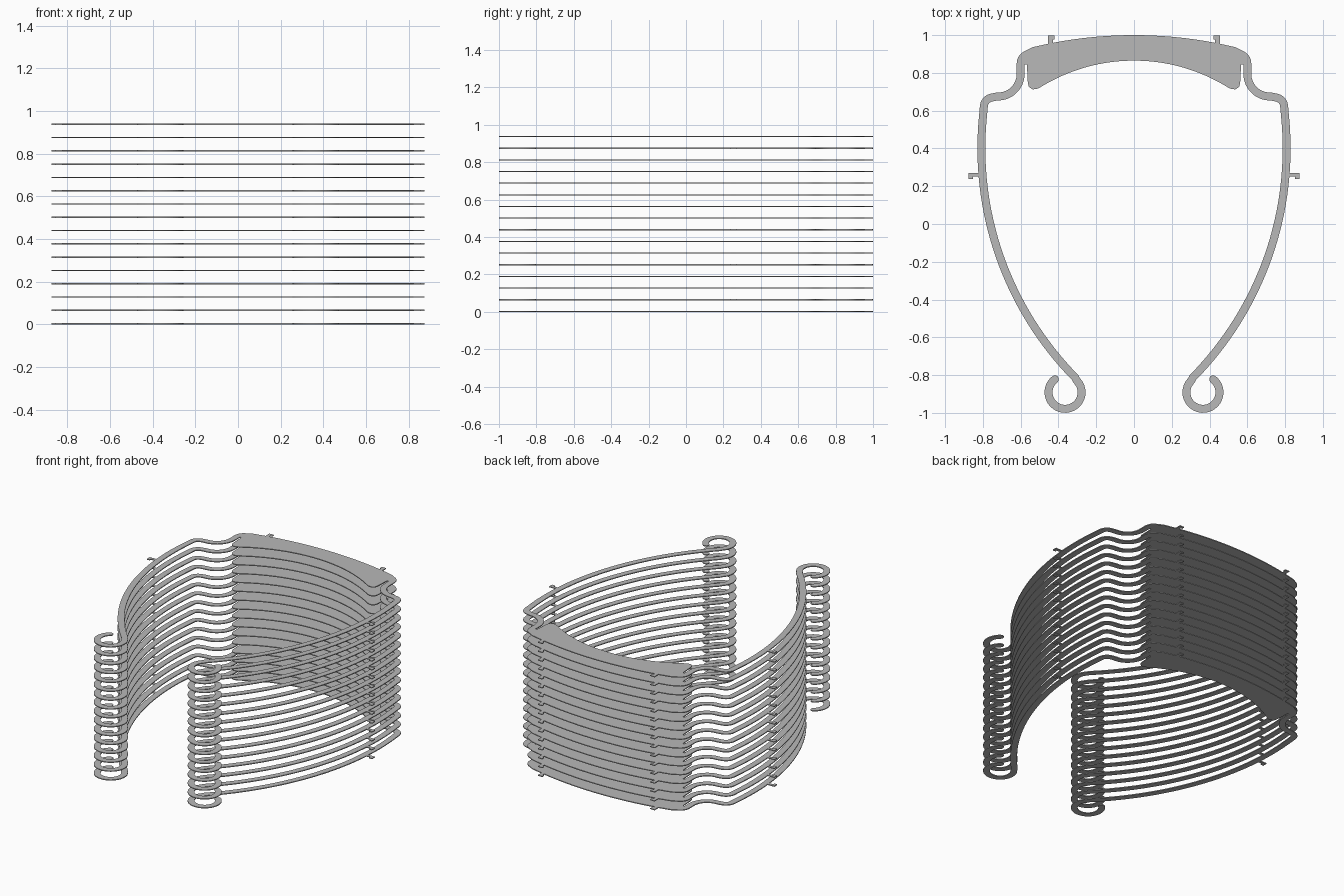
import bpy, bmesh
from math import sin, cos, radians, sqrt
from mathutils import Vector

cube = bpy.data.objects.get("Cube")
if cube:
    bpy.data.objects.remove(cube)

LAYERS, SPACING, THICK = 16, 0.0623, 0.006
HALF = 0.021  # half the width of the strip

grey = bpy.data.materials.new("light_grey")
grey.use_nodes = True
color = (0.48, 0.48, 0.48, 1)
grey.diffuse_color = color
grey.node_tree.nodes["Principled BSDF"].inputs["Base Color"].default_value = color


def arc(cx, cy, r, a0, a1, n):
    angles = [radians(a0 + (a1 - a0) * i / n) for i in range(n + 1)]
    return [Vector((cx + r * cos(a), cy + r * sin(a))) for a in angles]


def stacked_sheet(name, outline):
    """Flat half outline, mirrored, thickened and repeated upward."""
    bm = bmesh.new()
    face = bm.faces.new([bm.verts.new((p[0], p[1], 0)) for p in outline])
    face.normal_update()
    if face.normal.z < 0:
        face.normal_flip()
    mesh = bpy.data.meshes.new(name)
    bm.to_mesh(mesh)
    bm.free()
    mesh.materials.append(grey)
    obj = bpy.data.objects.new(name, mesh)
    bpy.context.collection.objects.link(obj)
    mirror = obj.modifiers.new("mirror", "MIRROR")
    mirror.use_clip = True
    solid = obj.modifiers.new("thickness", "SOLIDIFY")
    solid.thickness = THICK
    solid.offset = 1
    stack = obj.modifiers.new("stack", "ARRAY")
    stack.count = LAYERS
    stack.use_relative_offset = False
    stack.use_constant_offset = True
    stack.constant_offset_displace = (0, 0, SPACING)
    return obj


# Centre line of the strip: shoulder, inward bend, elbow, long arm, end hook
path = (arc(0.55, 0.85, 0.05, 70, 0, 8)
        + arc(0.72, 0.795, 0.12, 180, 272, 14)
        + arc(0.745, 0.62, 0.05, 80, 7, 8)
        + arc(-0.922, 0.40, 1.73, 6, -44.5, 32)
        + arc(0.365, -0.891, 0.0875, 136, 412, 36))

outer, inner = [], []
for i, p in enumerate(path):
    t = (path[min(i + 1, len(path) - 1)] - path[max(i - 1, 0)]).normalized()
    n = Vector((-t.y, t.x))
    outer.append(p + n * HALF)
    inner.append(p - n * HALF)
cap = [path[-1] + HALF * (n * cos(radians(a)) + t * sin(radians(a)))
       for a in range(30, 180, 30)]
inner = [p for p in inner if p.y < 0.84]

# Thick crescent at the back, with a slit beside its rounded lobe
STEPS = 16
top_edge = [(0.54 * i / STEPS, sqrt(2.275 ** 2 - (0.54 * i / STEPS) ** 2) - 1.275)
            for i in range(STEPS + 1)]
low_edge = [(0.50 * i / STEPS, sqrt(0.942 ** 2 - (0.50 * i / STEPS) ** 2) - 0.077)
            for i in range(STEPS, -1, -1)]
lobe = [(0.579, 0.845), (0.567, 0.845), (0.562, 0.745), (0.556, 0.725),
        (0.538, 0.713), (0.517, 0.714)]

stacked_sheet("holder_band", top_edge + outer + cap + inner[::-1] + lobe + low_edge)

# Small hooked tabs on the back edge and on the sides
stacked_sheet("back_tab", [(0.430, 0.95), (0.430, 0.975), (0.420, 0.978), (0.420, 0.997),
                           (0.454, 0.997), (0.454, 0.95)])
stacked_sheet("side_tab", [(0.815, 0.270), (0.875, 0.270), (0.875, 0.238), (0.853, 0.238),
                           (0.853, 0.251), (0.815, 0.251)])
